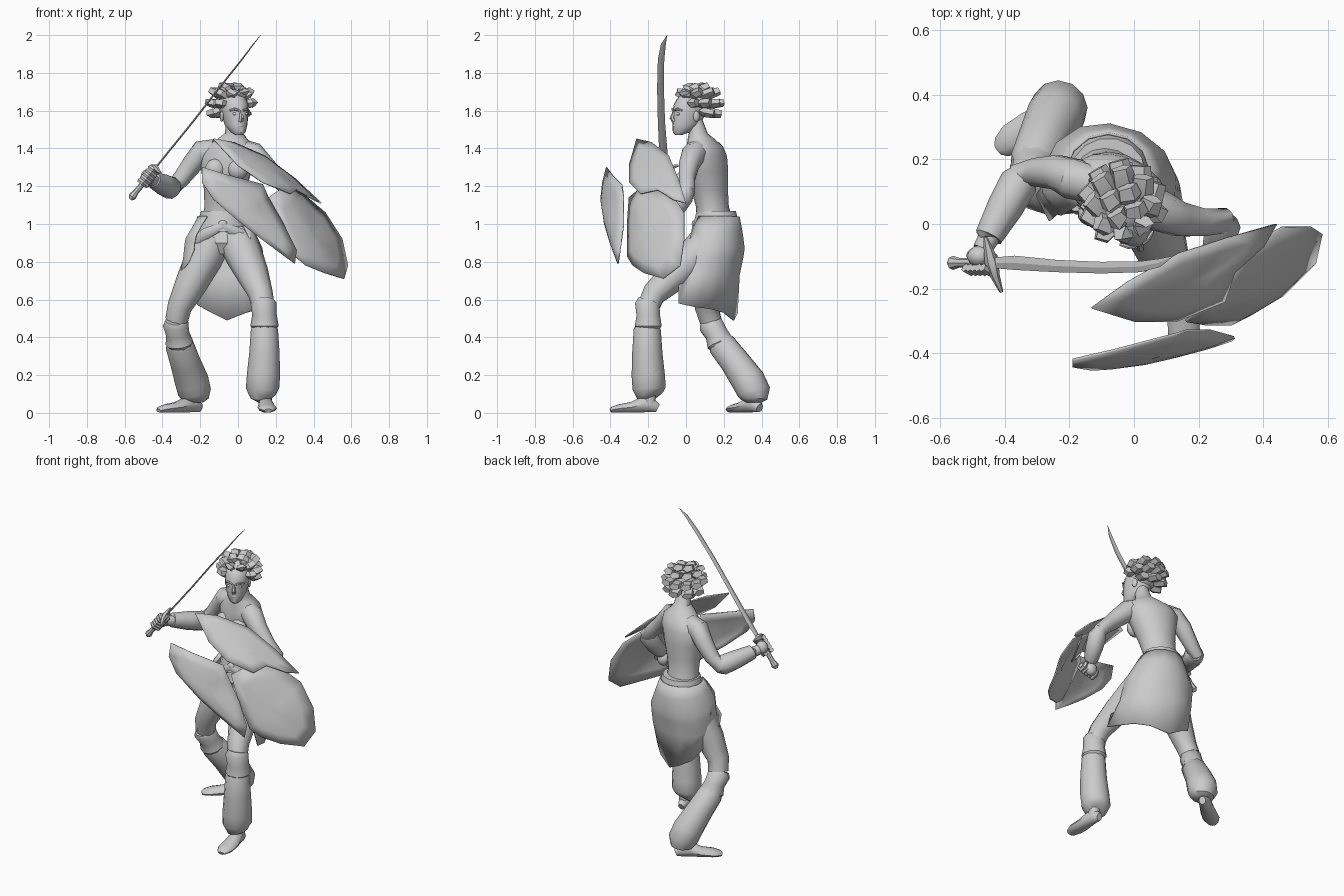
import bpy, bmesh
from math import sin, cos, pi, radians
from mathutils import Vector, Matrix

cube = bpy.data.objects.get("Cube")
if cube:
    bpy.data.objects.remove(cube, do_unlink=True)

grey = bpy.data.materials.new("clay_grey")
grey.use_nodes = True
tone = (0.6, 0.6, 0.6, 1)
grey.diffuse_color = tone
grey.node_tree.nodes["Principled BSDF"].inputs["Base Color"].default_value = tone

CM = 0.01  # all part sizes are in hundredths of a unit


def finish(name, bm, angle=40, thick=0):
    bmesh.ops.recalc_face_normals(bm, faces=bm.faces[:])
    mesh = bpy.data.meshes.new(name)
    bmesh.ops.scale(bm, vec=(CM, CM, CM), verts=bm.verts[:])
    bm.to_mesh(mesh)
    bm.free()
    ob = bpy.data.objects.new(name, mesh)
    bpy.context.collection.objects.link(ob)
    mesh.materials.append(grey)
    if thick:
        solid = ob.modifiers.new("thickness", "SOLIDIFY")
        solid.thickness = thick * CM
        solid.offset = 0
    bpy.ops.object.select_all(action="DESELECT")
    ob.select_set(True)
    bpy.context.view_layer.objects.active = ob
    bpy.ops.object.shade_smooth_by_angle(angle=radians(angle))
    return ob


def skin(bm, rings, closed=True, caps=True):
    rows = [[bm.verts.new(p) for p in ring] for ring in rings]
    n = len(rows[0])
    for low, high in zip(rows, rows[1:]):
        for i in range(n if closed else n - 1):
            j = (i + 1) % n
            bm.faces.new((low[i], low[j], high[j], high[i]))
    if caps:
        bm.faces.new(rows[0])
        bm.faces.new(rows[-1])


def loft(name, rings, sides=14, yaw=0):
    """Stack of level ellipses: x, y, z, half width, half depth."""
    turn = Matrix.Rotation(radians(yaw), 3, "Z")
    bm = bmesh.new()
    skin(bm, [[Vector((x, y, z)) + turn @ Vector((a * cos(t), b * sin(t), 0))
               for t in (2 * pi * i / sides for i in range(sides))]
              for x, y, z, a, b in rings])
    return finish(name, bm)


def tube(name, path, sides=10, ref=(0, 1, 0), angle=40):
    """Tapered limb along a path: x, y, z, radius, optional second radius."""
    pts = [Vector(p[:3]) for p in path]
    rings = []
    for i, p in enumerate(path):
        along = (pts[min(i + 1, len(pts) - 1)] - pts[max(i - 1, 0)]).normalized()
        side = along.cross(Vector(ref)).normalized()
        up = side.cross(along)
        rings.append([pts[i] + side * p[3] * cos(t) + up * p[-1] * sin(t)
                      for t in (2 * pi * k / sides for k in range(sides))])
    bm = bmesh.new()
    skin(bm, rings)
    return finish(name, bm, angle)


def ball(name, at, size, yaw=0):
    bm = bmesh.new()
    bmesh.ops.create_uvsphere(bm, u_segments=14, v_segments=10, radius=1)
    place = Matrix.Translation(at) @ Matrix.Rotation(radians(yaw), 4, "Z") @ Matrix.Diagonal((*size, 1))
    bmesh.ops.transform(bm, matrix=place, verts=bm.verts[:])
    return finish(name, bm)


def shard(name, rim, bulge):
    """Curved broken plate domed out from its rim."""
    rim = [Vector(p) for p in rim]
    mid = sum(rim, Vector()) / len(rim)
    push = Vector(bulge)
    bm = bmesh.new()
    skin(bm, [[p.lerp(mid, f) + push * (1 - (1 - f) ** 2) for p in rim]
              for f in (0, 0.3, 0.6, 0.85)], caps=False)
    edge = [e for e in bm.edges if e.is_boundary]
    inner = [e for e in edge if max((v.co - mid - push).length for v in e.verts) < 9]
    bmesh.ops.contextual_create(bm, geom=inner)
    return finish(name, bm, 50, 0.8)


def fist(name, at, axis, out):
    """Palm with five curled digits around a grip."""
    at, axis = Vector(at), Vector(axis).normalized()
    u = (Vector(out) - axis * axis.dot(Vector(out))).normalized()
    v = axis.cross(u)
    for i in range(5):
        c = at + axis * (2.2 * i - 4)
        tube(f"{name}_finger_{i + 1}",
             [(*(c + (u * cos(t) + v * sin(t)) * 2.8), 1.4) for t in (-0.9, 0.2, 1.3, 2.4, 3.5)],
             6, axis)
    ball(name + "_palm", at - u * 2, (3.8, 3.4, 4.2))


# Torso, neck and waist wrap
loft("torso", [(-7, 14, 84, 9, 8), (-7, 15, 90, 14, 12), (-8, 16, 99, 12, 10), (-8, 14, 109, 10, 8.5),
               (-7, 12.5, 118, 11.2, 9.5), (-6, 11, 128, 13.8, 11), (-5, 10.5, 136, 16, 10.5),
               (-4, 10, 141, 14, 9), (-3, 8, 145, 8, 7), (-2, 6.5, 148, 5, 5), (-2, 4, 156, 4, 4.5)], 16, -20)
for side, x, y in (("right", -12, 3), ("left", 0, 1)):
    ball(side + "_chest", (x, y, 129), (5.5, 4, 5.5))
loft("waist_wrap", [(-8, 16, 96, 14, 13), (-8, 16, 98, 13.5, 12.8), (-8, 16, 104, 12.5, 11.4), (-8, 16, 107, 11.5, 10.6)])
ball("wrap_knot", (-8, 4.5, 100), (2.5, 1.5, 2))
for side, s in (("right", -1), ("left", 1)):
    tube(side + "_sash", [(-8, 4, 99, 2, 1), (-8 + s * 9, 4, 95, 3, 1.2),
                          (-8 + s * 16, 9, 89, 3, 1.2), (-8 + s * 19, 15, 85, 2, 1)], 6)

# Open-fronted hip cloth
hem = [(13, -4, 71), (17, -4, 58), (15, 5, 56), (11, 13, 55), (4, 20, 53), (-6, 25, 49),
       (-14, 27, 53), (-21, 24, 57), (-26, 17, 65), (-30, 9, 75), (-26, 1, 80)]
rows = []
for f, a, b, z in ((0, 13, 12, 104), (0.15, 15.5, 14, 95), (0.4, 20, 16.5, 87), (0.5, 20.5, 16, 82),
                   (0.75, 21, 14.5, 73), (1, 0, 0, 0)):
    row = []
    for i, h in enumerate(hem):
        t = radians(-50 + 280 * i / (len(hem) - 1))
        p = Vector((-8 + a * cos(t), 16 + b * sin(t), max(z, 104 - f * (104 - h[2]))))
        row.append(Vector(h) if f == 1 else p.lerp(Vector((h[0], h[1], p.z)), f * 0.6))
    rows.append(row)
bm = bmesh.new()
skin(bm, rows, closed=False, caps=False)
finish("hip_cloth", bm, 50, 0.8)

# Legs: thigh, knee cuff, baggy shin wrap, foot
tube("left_thigh", [(-1, 13, 92, 10), (3, 6, 84, 10), (8, -6, 73, 8.5), (12, -17, 63, 6.5), (13.5, -20, 56, 6)])
tube("left_knee_cuff", [(13.5, -20, 60, 5.5), (13.5, -20.5, 58, 6.8), (14, -20, 52, 6.5), (14, -20, 46, 7.5), (14, -20, 44, 6)])
tube("left_shin_wrap", [(14, -20, 47, 6), (14, -20.5, 44, 7.2), (14, -20.5, 32, 8), (13.5, -20, 20, 8.8),
                        (13, -19.5, 13, 8.8), (13.5, -19, 9, 7), (14, -18, 7.5, 4)], 12)
tube("right_thigh", [(-13, 14, 92, 10), (-18, 13, 82, 10), (-25, 11, 68, 8.5), (-31, 11, 56, 6.5), (-32.5, 13, 49, 6)])
tube("right_knee_cuff", [(-33, 12, 49, 5.5), (-33, 13, 47, 6.8), (-32, 16, 42, 6.2), (-31, 18, 37, 7.4), (-31, 19, 35, 6)])
tube("right_shin_wrap", [(-32, 17, 39, 6), (-31, 19, 36, 7.5), (-28, 26, 27, 8), (-24.5, 33, 17, 9),
                         (-23, 36, 11, 8.8), (-22.5, 36, 7, 7), (-22.5, 36, 5.5, 4)], 12)
for side, heel, toe in (("left", (14, -15), (16, -40)), ("right", (-20, 39), (-42, 23))):
    h, t = Vector((*heel, 0)), Vector((*toe, 0))
    tube(side + "_foot", [(*(h.lerp(t, f) + Vector((0, 0, z))), w, z - 0.1)
                          for f, w, z in ((0, 2, 2.5), (0.12, 3.4, 4), (0.3, 3.8, 4.6), (0.55, 4.8, 3),
                                          (0.8, 5, 2.4), (0.95, 3.5, 1.8), (1, 2, 1.2))], 10, (0, 0, 1))
    ankle = h.lerp(t, 0.18)
    tube(side + "_ankle", [(ankle.x, ankle.y, 4, 3.6), (ankle.x, ankle.y, 12, 3.6)])

# Arms with bracers
tube("right_arm", [(-12, 12, 139, 6), (-19, 14, 138, 6.5), (-24, 16, 132, 5.5), (-30, 16, 124, 4.6),
                   (-35, 15, 119, 4.4), (-38, 8, 120, 4.4), (-47, -8, 124, 3)])
tube("right_bracer", [(-34, 16, 118, 4), (-35.5, 13, 119, 6), (-40, 5, 121, 5.6), (-45, -4, 123.5, 4.4), (-45, -5, 124, 3)])
tube("left_arm", [(2, 7, 139, 6), (8, 4, 137, 6.5), (14, 1.5, 131, 5.5), (21, 0.5, 124, 4.5),
                  (27, 1, 118, 4.3), (27, -4, 112, 4.2), (25, -11, 102, 3)])
tube("left_bracer", [(27, 1, 118, 4), (27.5, -1, 115, 5.5), (26.5, -5, 109, 5.2), (25, -10, 103, 4.2), (25, -11, 102, 3)])
fist("left_hand", (24, -13, 98), (1, 0, 0.3), (0, -1, 0))
fist("right_hand", (-48, -12, 125), (0.62, 0, 0.78), (0, -1, 0.2))

# Curved sword
tube("sword_grip", [(-57, -12, 113, 1), (-56, -12, 114.5, 2.2), (-54, -12, 117, 1.5), (-45, -12, 128, 1.5)], 8)
tube("sword_guard", [(-41, -21, 127, 0.6), (-43, -16, 129, 1.5), (-44, -12, 129.5, 2.2), (-45, -8, 130, 1.5), (-46, -4, 131, 0.6)], 6, (0, 0, 1))
tube("sword_blade", [(-45, -12, 128, 0.5, 1.5), (-37, -12, 138, 0.5, 2.2), (-24, -13, 154, 0.5, 1.9), (-10, -13.5, 172, 0.5, 1.8),
                     (2, -13.2, 187, 0.4, 1.7), (8, -12, 195, 0.3, 1.3), (12, -10, 200, 0.1)], 4, angle=20)

# Broken shield
shard("upper_shield_shard", [(-13, -26, 145), (-2, -18, 143), (14, -9, 136), (30, -4, 124), (44, 0, 111),
                             (40, -7, 113), (31, -15, 118), (28, -24, 116), (13, -30, 122), (0, -30, 131)], (-1, -2, 3))
shard("front_shield_shard", [(-19, -42, 130), (-6, -39, 126), (13, -34, 121), (16, -33, 114), (24, -33, 100), (31, -35, 86),
                             (30, -36, 79), (15, -40, 90), (2, -43, 100), (-13, -45, 113), (-19, -44, 122)], (0, -3, -1))
shard("lower_shield_shard", [(16, -30, 114), (22, -31, 99), (30, -31, 83), (36, -28, 78), (46, -22, 74), (56, -12, 71),
                             (58, -3, 78), (55, -1, 92), (46, -1, 106), (33, -8, 117), (23, -24, 119)], (2, -4, 0))
shard("shield_splinter", [(20, -26, 116), (28, -24, 107), (33, -9, 116), (28, -8, 120)], (0, -0.5, 0.5))

# Head, turned to its left
YAW = 22
turn = Matrix.Rotation(radians(YAW), 3, "Z")
origin = Vector((-2, 2.5, 158.5))


def on_head(x, y, z):
    return origin + turn @ Vector((x, y, z))


loft("head", [(*on_head(0, -7, -11.5), 1.8, 1.6), (*on_head(0, -5.5, -10), 3.8, 4.5), (*on_head(0, -2.5, -6), 5.8, 7.5),
              (*on_head(0, -1, 0), 6.8, 9.2), (*on_head(0, 0, 5), 7.2, 9.2), (*on_head(0, 1, 9), 6, 7.5),
              (*on_head(0, 1.5, 11), 2.5, 3.5)], 16, YAW)
tube("nose", [(*on_head(0, -9.4, 1.5), 0.7), (*on_head(0, -10.6, -2.5), 1.3), (*on_head(0, -9.4, -3.8), 1.5)], 6, (1, 0, 0))
ball("lips", on_head(0, -8.8, -6.4), (2.1, 1.3, 1.1), YAW)
for side, s in (("right", -1), ("left", 1)):
    ball(side + "_eye", on_head(s * 3, -8.5, -0.2), (1.5, 0.9, 0.8), YAW)
    tube(side + "_brow", [(*on_head(s * 1.2, -9.7, 1.6), 0.6), (*on_head(s * 3.4, -9, 2.4), 0.7), (*on_head(s * 5.5, -7.3, 1.6), 0.5)], 6)
    ball(side + "_ear", on_head(s * 6.9, 0.5, -1.5), (0.9, 1.8, 2.8), YAW)
ball("hair_cap", on_head(0, 3, 5), (8.5, 9, 8), YAW)

# Chunky swept-back locks in rows from hairline to nape
for row, (count, lift, reach, span) in enumerate(((8, 4, 12, 240), (8, 36, 12, 310), (4, 66, 10.5, 270), (4, -26, 12, 140))):
    for i in range(count):
        a = radians(90 + span * (i / (count - 1) - 0.5))
        e = radians(lift)
        d = Vector((cos(a) * cos(e), sin(a) * cos(e), sin(e)))
        base = Vector((0, 1.5, 4.5))
        sweep = Vector((0, 4, 0.5))
        path = [base + d * 6, base + d * 9.5 + sweep * 0.3, base + d * reach + sweep]
        tube(f"hair_lock_{row + 1}_{i + 1}",
             [(*on_head(*p), r, r * 0.65) for p, r in zip(path, (2.6, 4, 3.4))], 5, (0.1, 0.2, 1), 25)
